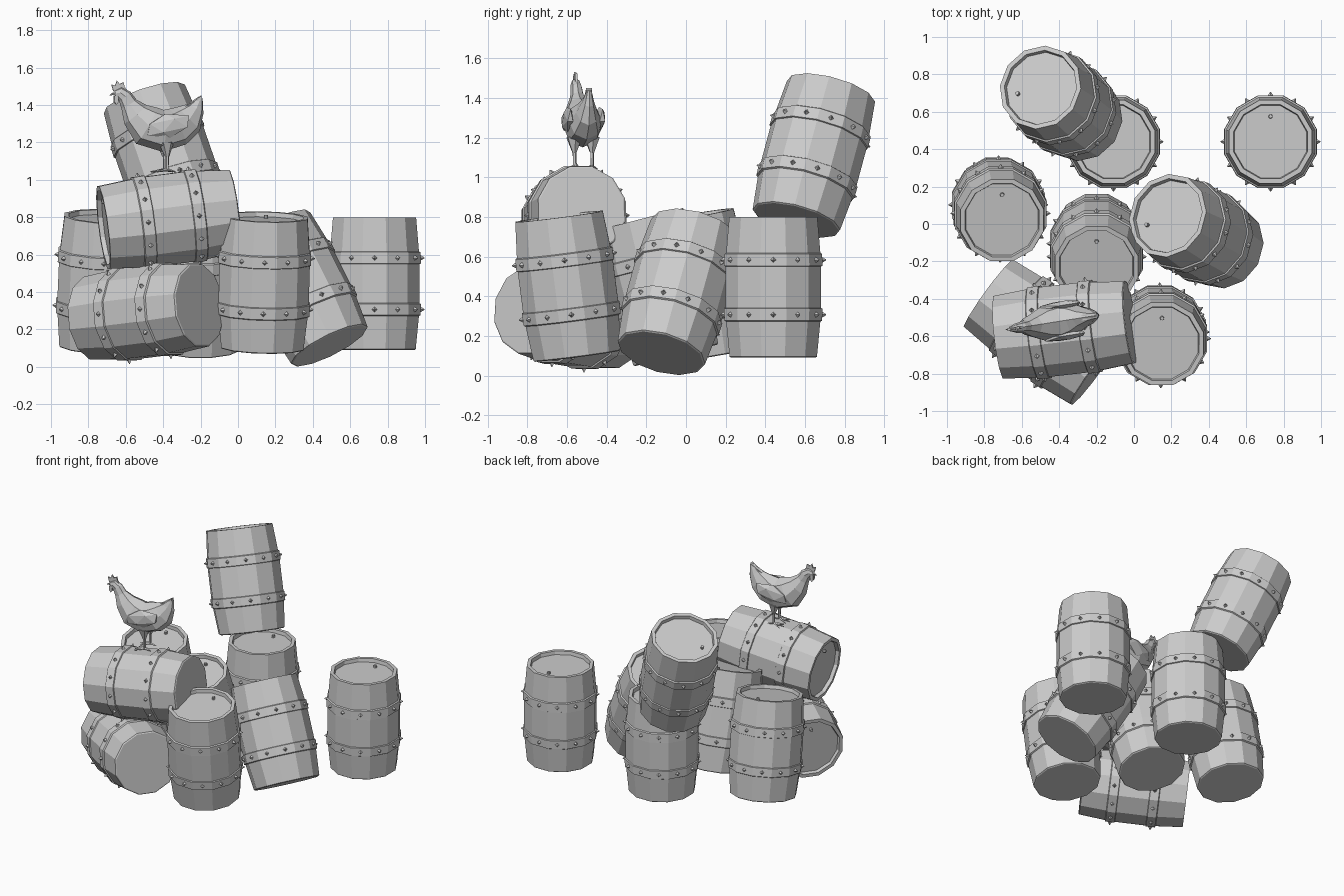
import bpy, bmesh, math
from mathutils import Matrix, Vector

if "Cube" in bpy.data.objects:
    bpy.data.objects.remove(bpy.data.objects["Cube"])

SIDES = 12


def add_object(name, mesh, matrix=Matrix()):
    ob = bpy.data.objects.new(name, mesh)
    bpy.context.collection.objects.link(ob)
    ob.matrix_world = matrix
    return ob


def to_mesh(bm, name):
    bmesh.ops.recalc_face_normals(bm, faces=bm.faces)
    mesh = bpy.data.meshes.new(name)
    bm.to_mesh(mesh)
    bm.free()
    return mesh


def bridge(bm, a, b):
    n = len(a)
    for i in range(n):
        bm.faces.new((a[i], a[(i + 1) % n], b[(i + 1) % n], b[i]))


def lathe(bm, profile, closed=False):
    """Revolve (radius, z) points; ends get caps, or the profile loops."""
    rings = []
    for r, z in profile:
        angles = [math.radians(15) + math.tau * i / SIDES for i in range(SIDES)]
        rings.append([bm.verts.new((r * math.cos(t), r * math.sin(t), z)) for t in angles])
    for a, b in zip(rings, rings[1:]):
        bridge(bm, a, b)
    if closed:
        bridge(bm, rings[-1], rings[0])
    else:
        bm.faces.new(rings[0])
        bm.faces.new(rings[-1])


# Barrel staves with a recessed lid
bm = bmesh.new()
lathe(bm, [(0.22, -0.355), (0.228, -0.35), (0.247, -0.16), (0.25, -0.1), (0.25, 0.1),
           (0.247, 0.16), (0.23, 0.355), (0.205, 0.355), (0.2, 0.33)])
staves = to_mesh(bm, "staves")

# Two hoops
bm = bmesh.new()
for s in (-1, 1):
    lathe(bm, [(0.24, s * 0.1), (0.257, s * 0.108), (0.255, s * 0.168), (0.24, s * 0.176)], True)
hoops = to_mesh(bm, "hoops")

# Pyramid rivets centred on each hoop face
bm = bmesh.new()
for z in (-0.138, 0.138):
    for i in range(SIDES):
        m = (Matrix.Rotation(math.tau * i / SIDES, 4, 'Z') @ Matrix.Translation((0.255, 0, z))
             @ Matrix.Rotation(math.pi / 2, 4, 'Y'))
        bmesh.ops.create_cone(bm, cap_ends=True, segments=4, radius1=0.017, radius2=0.002,
                              depth=0.024, matrix=m)
rivets = to_mesh(bm, "rivets")

# Bung in the lid
bm = bmesh.new()
bmesh.ops.create_cone(bm, cap_ends=True, segments=8, radius1=0.012, radius2=0.01, depth=0.02,
                      matrix=Matrix.Translation((0, 0.135, 0.338)))
bung = to_mesh(bm, "bung")

# Barrel placements: centre, axis towards the lid, direction of the bung
barrels = [
    ("right", (0.73, 0.44, 0.445), (0, 0, 1), (0, 1, 0)),
    ("back", (-0.11, 0.44, 0.445), (0, 0, 1), (0, 1, 0)),
    ("front", (0.14, -0.595, 0.45), (0.02, -0.09, 0.7), (0, 1, 0)),
    ("left", (-0.72, 0.08, 0.455), (0.03, -0.12, 0.7), (0, 1, 0)),
    ("middle", (-0.2, -0.14, 0.445), (0, -0.18, 0.69), (0, 1, 0)),
    ("leaning", (0.335, -0.04, 0.42), (-0.31, 0.17, 0.615), (-0.13, -0.03, 0)),
    ("high", (-0.388, 0.643, 1.107), (-0.225, 0.175, 0.65), (-0.14, -0.02, 0)),
    ("lying_low", (-0.49, -0.58, 0.295), (-0.57, 0.415, -0.07), (0, 0, 1)),
    ("lying_top", (-0.37, -0.565, 0.79), (-0.70, -0.08, -0.09), (0, 0, 1)),
]
for name, pos, axis, hint in barrels:
    z = Vector(axis).normalized()
    y = Vector(hint)
    y = (y - y.dot(z) * z).normalized()
    rot = Matrix((y.cross(z), y, z)).transposed().to_4x4()
    m = Matrix.Translation(pos) @ rot
    for part in (staves, hoops, rivets, bung):
        add_object(f"barrel_{name}_{part.name}", part, m)

# Hen: modelled facing -x about its own mid plane, then turned slightly
hen = Matrix.Translation((-0.43, -0.525, 0)) @ Matrix.Rotation(math.radians(9), 4, 'Z') \
    @ Matrix.Translation((0.43, 0, 0))

# Hen body: rings (x, z, half height, half width) from head to tail
rings = [(-0.66, 1.462, 0.018, 0.014), (-0.635, 1.466, 0.033, 0.025), (-0.607, 1.445, 0.04, 0.03),
         (-0.585, 1.405, 0.047, 0.035), (-0.55, 1.35, 0.078, 0.06), (-0.49, 1.29, 0.112, 0.09),
         (-0.40, 1.262, 0.112, 0.1), (-0.32, 1.285, 0.105, 0.085), (-0.265, 1.325, 0.09, 0.055),
         (-0.225, 1.38, 0.05, 0.03), (-0.197, 1.44, 0.012, 0.012)]
bm = bmesh.new()
loops = []
for i, (x, z, h, w) in enumerate(rings):
    a, b = rings[max(i - 1, 0)], rings[min(i + 1, len(rings) - 1)]
    t = Vector((b[0] - a[0], 0, b[1] - a[1])).normalized()
    up = Vector((-t.z, 0, t.x))
    loops.append([bm.verts.new(Vector((x, 0, z)) + up * h * math.cos(k * math.tau / 8)
                               + Vector((0, w * math.sin(k * math.tau / 8), 0))) for k in range(8)])
for a, b in zip(loops, loops[1:]):
    bridge(bm, a, b)
bm.faces.new(loops[0])
bm.faces.new(loops[-1])
add_object("hen_body", to_mesh(bm, "hen_body"), hen)


def rod(bm, a, b, r1, r2, seg=5):
    a, b = Vector(a), Vector(b)
    m = Matrix.Translation((a + b) / 2) @ (b - a).to_track_quat('Z', 'Y').to_matrix().to_4x4()
    bmesh.ops.create_cone(bm, cap_ends=True, segments=seg, radius1=r1, radius2=r2,
                          depth=(b - a).length, matrix=m)


# Beak
bm = bmesh.new()
rod(bm, (-0.655, 0, 1.465), (-0.69, 0, 1.452), 0.014, 0.001)
add_object("hen_beak", to_mesh(bm, "hen_beak"), hen)


def plate(name, points, y, thick):
    """Thin upright plate from an outline in x and z."""
    bm = bmesh.new()
    sides = [[bm.verts.new((px, y + s * thick / 2, pz)) for px, pz in points] for s in (-1, 1)]
    bridge(bm, *sides)
    for side in sides:
        bm.faces.new(side)
    add_object(name, to_mesh(bm, name), hen)


# Comb and wattles
plate("hen_comb", [(-0.67, 1.475), (-0.68, 1.51), (-0.66, 1.505), (-0.65, 1.53), (-0.635, 1.512),
                   (-0.615, 1.522), (-0.608, 1.495), (-0.595, 1.48), (-0.63, 1.47)], 0, 0.012)
for s in (-1, 1):
    plate("hen_wattle", [(-0.665, 1.452), (-0.645, 1.45), (-0.643, 1.415), (-0.655, 1.402),
                         (-0.667, 1.42)], s * 0.01, 0.008)

# Upper tail feathers
plate("hen_tail", [(-0.32, 1.34), (-0.28, 1.395), (-0.235, 1.42), (-0.195, 1.45), (-0.192, 1.38),
                   (-0.205, 1.31), (-0.26, 1.27)], 0, 0.03)

# Wings
bm = bmesh.new()
for s in (-1, 1):
    m = (Matrix.Translation((-0.385, s * 0.082, 1.29)) @ Matrix.Rotation(math.radians(-12), 4, 'Y')
         @ Matrix.Diagonal((0.135, 0.026, 0.065, 1)))
    bmesh.ops.create_icosphere(bm, subdivisions=1, radius=1, matrix=m)
add_object("hen_wings", to_mesh(bm, "hen_wings"), hen)

# Thighs, legs and toes
bm = bmesh.new()
for s in (-1, 1):
    y, foot = s * 0.045, Vector((-0.385, s * 0.045, 1.055))
    rod(bm, (-0.39, y, 1.2), (-0.385, y, 1.125), 0.042, 0.012, 6)
    rod(bm, (-0.385, y, 1.14), foot, 0.01, 0.009)
    for dx, dy in ((-0.075, 0), (-0.06, 0.035), (-0.06, -0.035), (0.045, 0)):
        rod(bm, foot, foot + Vector((dx, dy, -0.012)), 0.009, 0.003, 4)
add_object("hen_legs", to_mesh(bm, "hen_legs"), hen)
